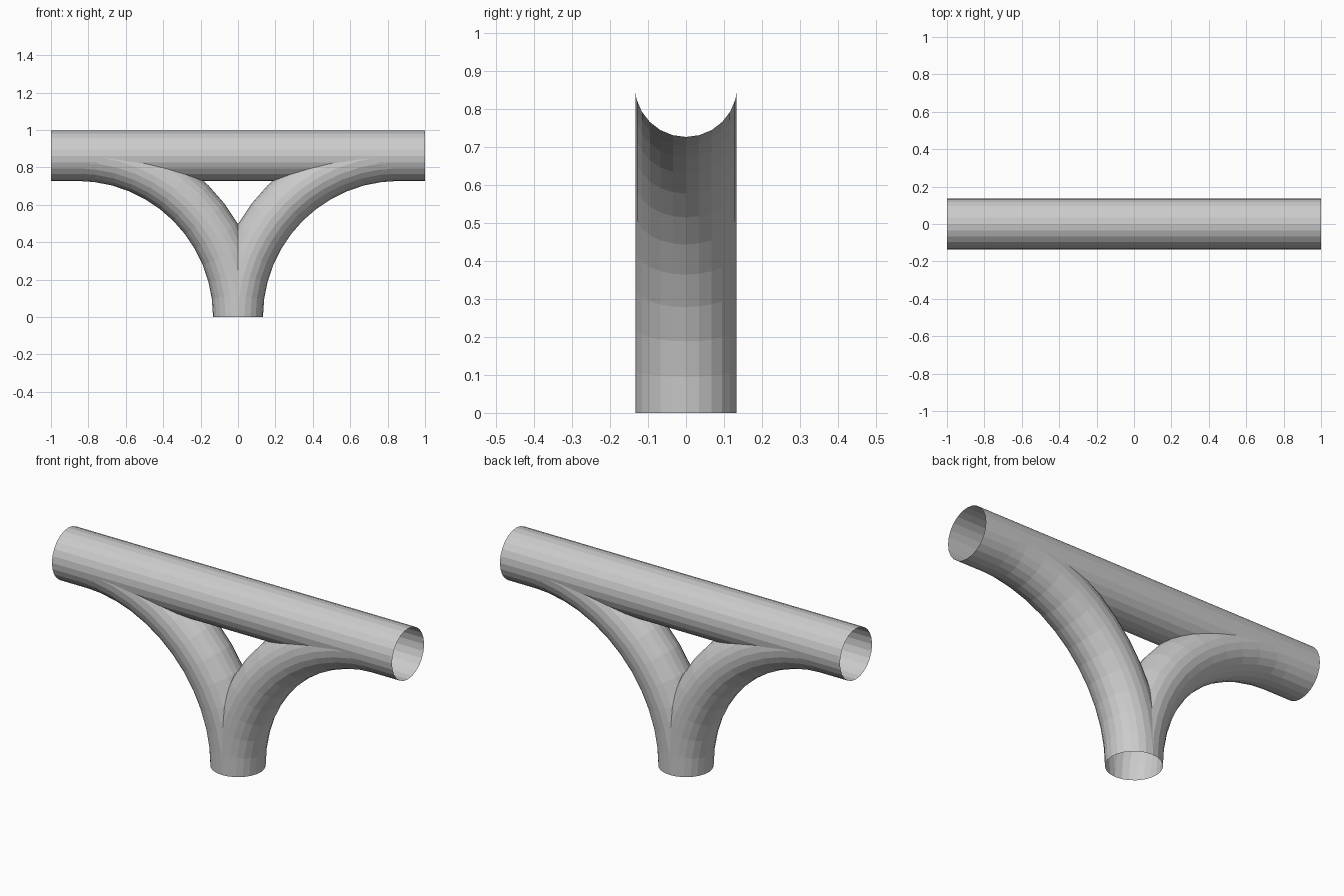
import bpy, bmesh
from math import sin, cos, pi, radians
from mathutils import Vector

if "Cube" in bpy.data.objects:
    bpy.data.objects.remove(bpy.data.objects["Cube"])

SIDES = 24
R = 0.135        # pipe radius
BEND = 0.861     # elbow centreline radius, also height of the straight pipe


def tube(name, frames, radius):
    """Closed tube through (centre, in-plane normal) frames; rings also span y."""
    bm = bmesh.new()
    rings = []
    for c, n in frames:
        rings.append([bm.verts.new(Vector(c) + Vector(n) * radius * cos(2 * pi * i / SIDES)
                                   + Vector((0, 1, 0)) * radius * sin(2 * pi * i / SIDES))
                      for i in range(SIDES)])
    for a, b in zip(rings, rings[1:]):
        for i in range(SIDES):
            j = (i + 1) % SIDES
            bm.faces.new((a[i], a[j], b[j], b[i]))
    bm.faces.new(rings[0])
    bm.faces.new(rings[-1])
    bmesh.ops.recalc_face_normals(bm, faces=bm.faces)
    me = bpy.data.meshes.new(name)
    bm.to_mesh(me)
    bm.free()
    ob = bpy.data.objects.new(name, me)
    bpy.context.collection.objects.link(ob)
    return ob


# Straight top pipe, overshooting the centre and the end for clean trimming
pipe = tube("branched_pipe", [((x, 0, BEND), (0, 0, 1)) for x in (-0.3, 1.1)], R)

# Quarter-turn elbow rising from the base and running into the pipe end
frames = []
for k in range(-1, 13):
    a = radians(7.5 * k)
    n = (-cos(a), 0, sin(a))
    frames.append(((BEND + BEND * n[0], 0, BEND * n[2]), n))
elbow = tube("elbow_helper", frames, R - 0.0015)
elbow.hide_render = True

# Join the two into one outer skin
mod = pipe.modifiers.new("join", 'BOOLEAN')
mod.operation = 'UNION'
mod.solver = 'EXACT'
mod.object = elbow
bpy.context.view_layer.update()
dg = bpy.context.evaluated_depsgraph_get()
joined = bpy.data.meshes.new_from_object(pipe.evaluated_get(dg))
pipe.modifiers.clear()
bpy.data.objects.remove(elbow)

# Trim at the centre plane, base and end, leaving open mouths
bm = bmesh.new()
bm.from_mesh(joined)
for co, no in (((0, 0, 0), (-1, 0, 0)), ((0, 0, 0), (0, 0, -1)), ((1, 0, 0), (1, 0, 0))):
    bmesh.ops.bisect_plane(bm, geom=bm.verts[:] + bm.edges[:] + bm.faces[:],
                           plane_co=co, plane_no=no, clear_outer=True)
bm.to_mesh(joined)
bm.free()
pipe.data = joined

# Mirror the half to the other side
mir = pipe.modifiers.new("mirror", 'MIRROR')
mir.use_axis[0] = True
mir.merge_threshold = 0.001
